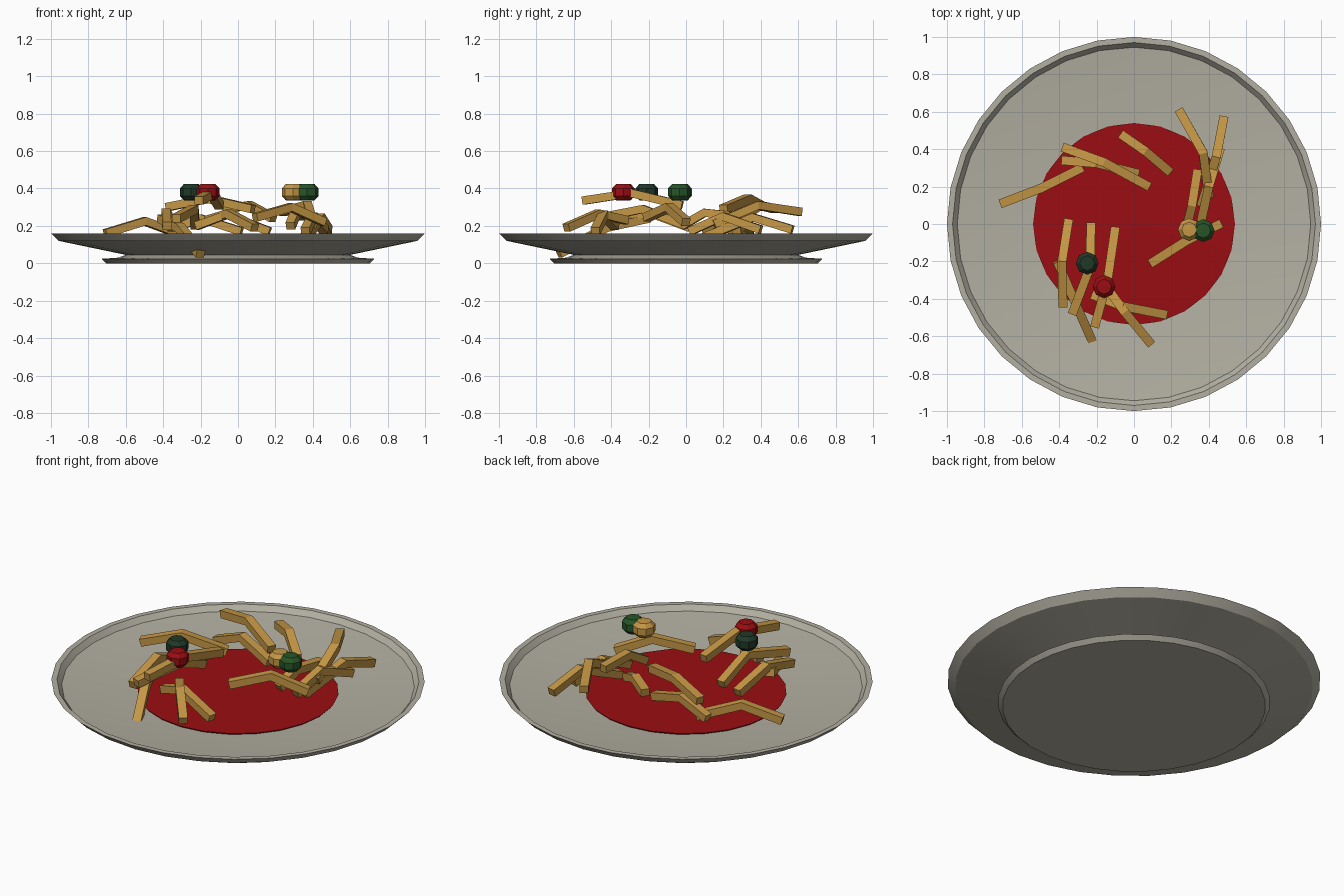
import bpy, bmesh, math
from mathutils import Vector

if "Cube" in bpy.data.objects:
    bpy.data.objects.remove(bpy.data.objects["Cube"])


def material(name, rgb):
    m = bpy.data.materials.new(name)
    m.diffuse_color = (*rgb, 1)
    m.use_nodes = True
    m.node_tree.nodes["Principled BSDF"].inputs["Base Color"].default_value = m.diffuse_color
    return m


PLATE = material("warm_grey", (0.45, 0.43, 0.36))
SAUCE = material("tomato_red", (0.32, 0.004, 0.006))
PASTA = material("golden", (0.56, 0.31, 0.06))
DARK = material("dark_green", (0.014, 0.04, 0.02))
GREEN = material("leaf_green", (0.02, 0.09, 0.02))


def finish(name, bm, mat, smooth=None):
    bmesh.ops.recalc_face_normals(bm, faces=bm.faces)
    me = bpy.data.meshes.new(name)
    bm.to_mesh(me)
    bm.free()
    me.materials.append(mat)
    ob = bpy.data.objects.new(name, me)
    bpy.context.collection.objects.link(ob)
    if smooth:
        me.shade_smooth()
        me.set_sharp_from_angle(angle=math.radians(smooth))
    return ob


def lathe(name, profile, sides, mat, loc=(0, 0, 0), smooth=None):
    """Revolve (radius, z) points; zero radius closes with a fan."""
    bm = bmesh.new()
    rings = []
    for r, z in profile:
        n = 1 if r == 0 else sides
        rings.append([bm.verts.new((loc[0] + r * math.cos(2 * math.pi * i / sides),
                                    loc[1] + r * math.sin(2 * math.pi * i / sides),
                                    loc[2] + z)) for i in range(n)])
    for a, b in zip(rings, rings[1:]):
        for i in range(sides):
            j = (i + 1) % sides
            if len(a) == 1:
                bm.faces.new((a[0], b[i], b[j]))
            elif len(b) == 1:
                bm.faces.new((a[i], a[j], b[0]))
            else:
                bm.faces.new((a[i], a[j], b[j], b[i]))
    return finish(name, bm, mat, smooth)


def bent_stick(name, pts, mat, w=0.024, h=0.022):
    """Square bar swept along a bent path."""
    p = [Vector(q) for q in pts]
    bm = bmesh.new()
    rings = []
    for i, c in enumerate(p):
        d = (p[min(i + 1, len(p) - 1)] - p[max(i - 1, 0)]).normalized()
        side = d.cross(Vector((0, 0, 1))).normalized()
        up = side.cross(d)
        rings.append([bm.verts.new(c + side * w * a + up * h * b)
                      for a, b in ((-1, -1), (1, -1), (1, 1), (-1, 1))])
    for a, b in zip(rings, rings[1:]):
        for i in range(4):
            j = (i + 1) % 4
            bm.faces.new((a[i], a[j], b[j], b[i]))
    bm.faces.new(rings[0])
    bm.faces.new(rings[-1])
    return finish(name, bm, mat)


# plate with foot and rim
lathe("plate", [(0, 0), (0.705, 0), (0.73, 0.024), (0.64, 0.03), (0.6, 0.045),
                (0.96, 0.12), (1.0, 0.16), (0.97, 0.16), (0.945, 0.13),
                (0.5, 0.085), (0, 0.08)], 32, PLATE, smooth=30)

# sauce pool
lathe("sauce", [(0, 0.08), (0.53, 0.085), (0.54, 0.097), (0, 0.1)], 24, SAUCE)

# bent pasta sticks: start, bend, end
sticks = [
    # back left
    ((-0.71, 0.11, 0.16), (-0.5, 0.19, 0.225), (-0.28, 0.30, 0.145)),
    ((-0.38, 0.41, 0.30), (-0.16, 0.33, 0.345), (0.08, 0.20, 0.29)),
    ((-0.38, 0.34, 0.17), (-0.2, 0.325, 0.24), (0.02, 0.27, 0.17)),
    ((-0.07, 0.48, 0.29), (0.06, 0.39, 0.31), (0.19, 0.28, 0.24)),
    # right
    ((0.24, 0.61, 0.275), (0.37, 0.38, 0.31), (0.40, 0.15, 0.21)),
    ((0.48, 0.57, 0.18), (0.44, 0.36, 0.245), (0.36, 0.1, 0.14)),
    ((0.46, 0.40, 0.18), (0.40, 0.2, 0.25), (0.36, 0.02, 0.17)),
    ((0.34, 0.29, 0.25), (0.31, 0.1, 0.27), (0.28, -0.02, 0.2)),
    ((0.09, -0.21, 0.245), (0.28, -0.09, 0.30), (0.46, 0.0, 0.22)),
    # front left
    ((-0.35, 0.02, 0.19), (-0.385, -0.2, 0.27), (-0.38, -0.44, 0.2)),
    ((-0.23, 0.0, 0.2), (-0.235, -0.23, 0.29), (-0.33, -0.48, 0.24)),
    ((-0.10, -0.02, 0.31), (-0.14, -0.29, 0.375), (-0.21, -0.55, 0.335)),
    ((-0.41, -0.2, 0.24), (-0.31, -0.43, 0.19), (-0.2, -0.68, 0.05)),
    ((-0.16, -0.32, 0.23), (-0.05, -0.47, 0.265), (0.09, -0.64, 0.19)),
    ((-0.22, -0.38, 0.2), (-0.06, -0.44, 0.26), (0.17, -0.485, 0.17)),
]
for k, pts in enumerate(sticks):
    bent_stick(f"pasta_{k + 1}", pts, PASTA)

# vegetable toppings
ball = [(0, -0.045), (0.04, -0.043), (0.061, -0.02), (0.061, 0.02), (0.04, 0.043), (0, 0.045)]
for name, mat, x, y in (("olive", DARK, -0.25, -0.21), ("tomato", SAUCE, -0.16, -0.335),
                        ("dumpling", PASTA, 0.295, -0.03), ("sprout", GREEN, 0.37, -0.035)):
    lathe(name, ball, 8, mat, (x, y, 0.38))
